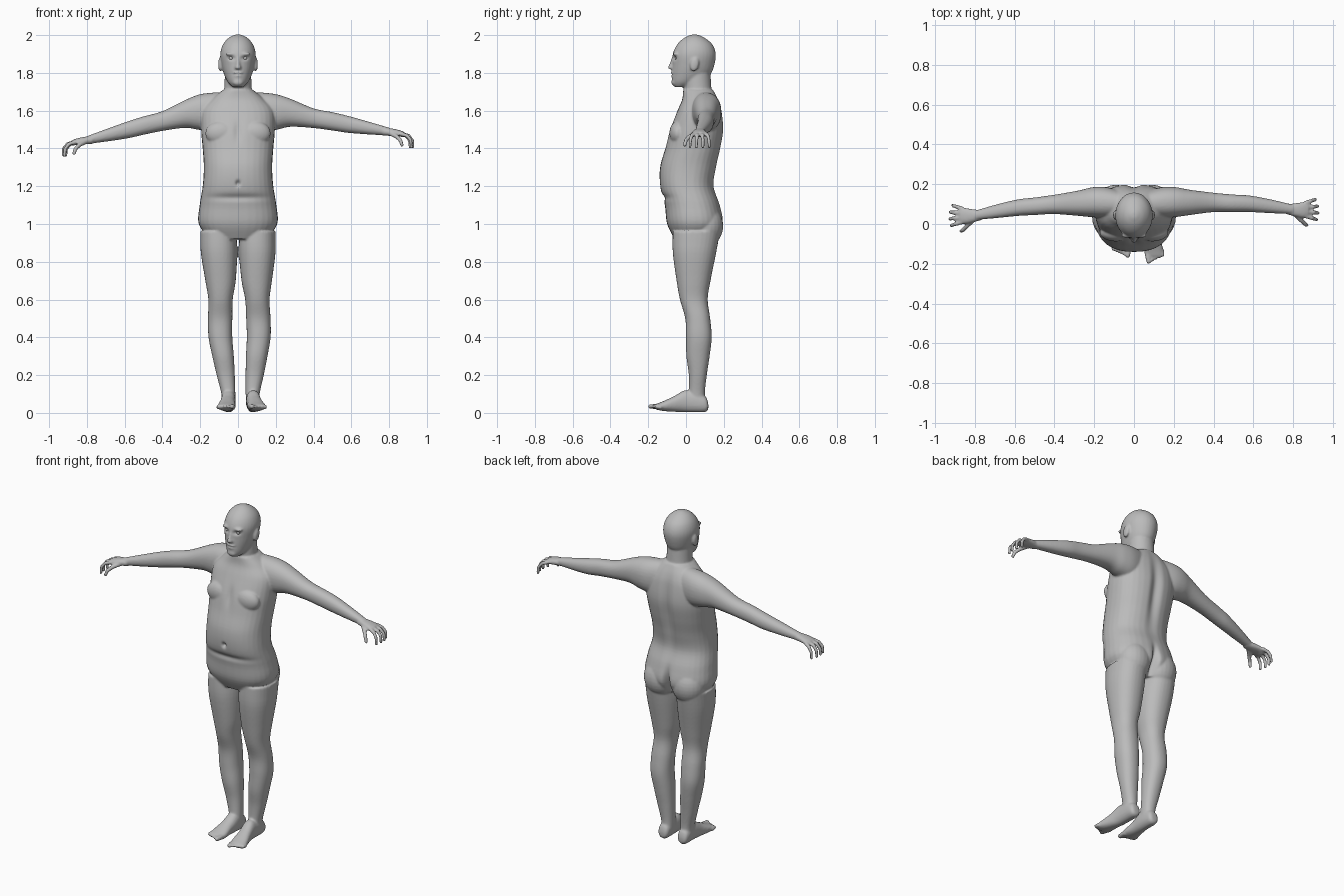
import bpy, bmesh, math
from mathutils import Vector, Matrix

default_cube = bpy.data.objects.get("Cube")
if default_cube:
    bpy.data.objects.remove(default_cube)

skin = bpy.data.materials.new("matte grey")
skin.use_nodes = True
GREY = (0.5, 0.5, 0.5, 1)
skin.diffuse_color = GREY
skin.node_tree.nodes["Principled BSDF"].inputs["Base Color"].default_value = GREY

bm = bmesh.new()
SIDES = 32


def skin_rings(rings):
    """Bridge closed rings of points and cap both ends."""
    loops = [[bm.verts.new(point) for point in ring] for ring in rings]
    for low, high in zip(loops, loops[1:]):
        for i in range(len(low)):
            j = (i + 1) % len(low)
            bm.faces.new((low[i], low[j], high[j], high[i]))
    bm.faces.new(loops[0][::-1])
    bm.faces.new(loops[-1])


def smooth_rows(rows, steps=5):
    """Catmull-Rom interpolation through the rows."""
    rows = [Vector(row) for row in rows]
    padded = [rows[0]] + rows + [rows[-1]]
    result = []
    for a, b, c, d in zip(padded, padded[1:], padded[2:], padded[3:]):
        for step in range(steps):
            t = step / steps
            result.append(b + (c - a) * (t / 2) + (a * 2 - b * 5 + c * 4 - d) * (t * t / 2)
                          + (b * 3 - a - c * 3 + d) * (t ** 3 / 2))
    return result + [rows[-1]]


def loft(axis, rows, place=lambda p: p, roundness=0.9):
    """Rows hold a position along the axis, then low/high limits of the two other axes."""
    others = [k for k in range(3) if k != axis]
    rings = []
    for along, a_low, a_high, b_low, b_high in smooth_rows(rows):
        ring = []
        for i in range(SIDES):
            angle = math.tau * i / SIDES
            c, s = math.cos(angle), math.sin(angle)
            p = Vector((0, 0, 0))
            p[axis] = along
            p[others[0]] = (a_low + a_high + (a_high - a_low) * math.copysign(abs(c) ** roundness, c)) / 2
            p[others[1]] = (b_low + b_high + (b_high - b_low) * math.copysign(abs(s) ** roundness, s)) / 2
            ring.append(place(p))
        rings.append(ring)
    skin_rings(rings)


def ball(centre, radii, tilt=0.0):
    matrix = (Matrix.Translation(centre) @ Matrix.Rotation(tilt, 4, "X")
              @ Matrix.Diagonal((*radii, 1)))
    bmesh.ops.create_uvsphere(bm, u_segments=24, v_segments=16, radius=1, matrix=matrix)


def finger(points, radius, place):
    """A tapered, bent tube with a round tip."""
    path = [place(Vector(p)) for p in points]
    rings = []
    for i, p in enumerate(path):
        tangent = path[min(i + 1, len(path) - 1)] - path[max(i - 1, 0)]
        turn = tangent.to_track_quat("Z", "Y")
        size = radius * (1 - 0.25 * i / (len(path) - 1))
        rings.append([p + turn @ Vector((size * math.cos(math.tau * k / 12),
                                         size * math.sin(math.tau * k / 12), 0)) for k in range(12)])
    skin_rings(rings)
    ball(path[-1], (size, size, size))


# Torso and pelvis
torso = [(0.92, 0.15, -0.06, 0.14), (1.0, 0.208, -0.1, 0.195), (1.1, 0.203, -0.112, 0.18),
         (1.2, 0.187, -0.137, 0.148), (1.3, 0.181, -0.137, 0.162), (1.4, 0.187, -0.11, 0.185),
         (1.5, 0.195, -0.085, 0.2), (1.6, 0.19, -0.045, 0.19), (1.66, 0.14, -0.02, 0.172),
         (1.71, 0.08, -0.015, 0.145)]
loft(2, [(z, -x, x, front, back) for z, x, front, back in torso], roundness=0.85)

# Neck and head
neck = [(1.66, 0.085, -0.01, 0.15), (1.71, 0.073, -0.012, 0.137), (1.8, 0.07, -0.01, 0.13)]
head = [(1.725, 0.028, -0.06, 0.0), (1.75, 0.053, -0.073, 0.07), (1.79, 0.073, -0.075, 0.128),
        (1.84, 0.087, -0.073, 0.15), (1.9, 0.094, -0.07, 0.158), (1.95, 0.08, -0.047, 0.14),
        (1.985, 0.05, -0.01, 0.1), (2.003, 0.014, 0.03, 0.06)]
for part in (neck, head):
    loft(2, [(z, -x, x, front, back) for z, x, front, back in part], roundness=1)

# Nose, lips and chin
loft(2, [(1.818, -0.014, 0.014, -0.08, -0.05), (1.826, -0.018, 0.018, -0.096, -0.05),
         (1.85, -0.011, 0.011, -0.087, -0.05), (1.885, -0.009, 0.009, -0.074, -0.05)], roundness=1)
ball((0, -0.068, 1.8), (0.026, 0.014, 0.007))
ball((0, -0.066, 1.786), (0.022, 0.014, 0.008))
ball((0, -0.058, 1.75), (0.03, 0.02, 0.02))

arm = [(0.04, 0.04, 0.16, 1.5, 1.7), (0.14, 0.03, 0.185, 1.49, 1.695), (0.21, 0.035, 0.185, 1.5, 1.685),
       (0.28, 0.045, 0.172, 1.515, 1.662), (0.4, 0.06, 0.157, 1.508, 1.612),
       (0.5, 0.06, 0.148, 1.495, 1.592), (0.58, 0.06, 0.143, 1.483, 1.573),
       (0.68, 0.055, 0.125, 1.475, 1.545), (0.8, 0.05, 0.097, 1.468, 1.51)]
leg = [(0.96, 0.01, 0.2, -0.07, 0.18), (0.85, 0.004, 0.197, -0.07, 0.16), (0.7, 0.012, 0.173, -0.05, 0.13),
       (0.6, 0.028, 0.157, -0.032, 0.115), (0.5, 0.03, 0.159, -0.004, 0.128),
       (0.4, 0.03, 0.156, 0.0, 0.136), (0.3, 0.022, 0.136, 0.002, 0.125),
       (0.2, 0.017, 0.113, 0.015, 0.11), (0.1, 0.014, 0.088, 0.014, 0.1), (0.04, 0.014, 0.086, 0.0, 0.11)]
foot = [(0.118, 0.032, 0.068, 0.02, 0.05), (0.1, 0.017, 0.083, 0.004, 0.09), (0.03, 0.013, 0.088, 0.004, 0.12),
        (-0.03, 0.016, 0.096, 0.006, 0.09), (-0.09, 0.012, 0.108, 0.01, 0.062),
        (-0.13, 0.016, 0.108, 0.018, 0.047)]

for side in (1, -1):
    def place_arm(p):
        drop = max(0, p.x - 0.2) / 0.6 if side < 0 else 0
        return Vector((side * p.x, p.y - 0.03 * drop, p.z - 0.045 * drop))

    def place_leg(p):
        spread = 0.03 * max(0, 0.9 - p.z) / 0.9 if side > 0 else 0
        return Vector((side * (p.x + spread), p.y, p.z))

    def place_foot(p):
        shift, turn = (0.03, 0.08) if side > 0 else (0, 0)
        return Vector((side * (p.x + shift - turn * min(0, p.y)), p.y - shift * (p.y < 0.05), p.z))

    def place_hand(p):
        return place_arm(Vector((0.79, 0.074, 1.488))) + Vector((side * p.x, p.y, p.z))

    loft(0, arm, place_arm)
    loft(2, leg, place_leg)
    loft(1, foot, place_foot)

    # Toes
    for k in range(5):
        x, tip = 0.029 + 0.0185 * k, -0.158 + 0.008 * k
        finger([(x, -0.1, 0.03), (x, -0.13, 0.034), (x + 0.002, tip, 0.034)],
               0.0165 if k == 0 else 0.012, place_foot)

    # Palm, fingers and thumb
    loft(0, [(-0.02, -0.026, 0.024, -0.02, 0.02), (0.02, -0.036, 0.03, -0.022, 0.018),
             (0.06, -0.043, 0.036, -0.024, 0.01), (0.088, -0.04, 0.034, -0.03, 0.0)], place_hand)
    for k in range(4):
        y, reach = -0.034 + 0.022 * k, (0.13, 0.138, 0.136, 0.124)[k]
        finger([(0.07, y, -0.01), (reach - 0.025, y * 1.3, -0.02), (reach - 0.005, y * 1.5, -0.045),
                (reach - 0.003, y * 1.55, -0.08)], 0.0115, place_hand)
    finger([(0.02, -0.025, -0.01), (0.05, -0.055, -0.025), (0.07, -0.075, -0.045), (0.078, -0.08, -0.07)],
           0.013, place_hand)

    # Chest, buttock, ear and brow
    ball((side * 0.088, -0.043, 1.48), (0.085, 0.045, 0.065))
    ball((side * 0.092, 0.105, 0.99), (0.1, 0.092, 0.11))
    ball((side * 0.094, 0.045, 1.845), (0.011, 0.023, 0.038), -0.2)
    ball((side * 0.036, -0.056, 1.9), (0.03, 0.014, 0.009))

# Fuse the parts into one skin
bmesh.ops.recalc_face_normals(bm, faces=bm.faces)
mesh = bpy.data.meshes.new("body")
bm.to_mesh(mesh)
bm.free()
body = bpy.data.objects.new("body", mesh)
bpy.context.collection.objects.link(body)
remesh = body.modifiers.new("fuse", "REMESH")
remesh.mode = "VOXEL"
remesh.voxel_size = 0.006
relax = body.modifiers.new("relax", "SMOOTH")
relax.factor = 0.5
relax.iterations = 4
graph = bpy.context.evaluated_depsgraph_get()
body.data = bpy.data.meshes.new_from_object(body.evaluated_get(graph))
body.modifiers.clear()

# Sculpted dents: centre, radii, push along y
dents = [((0, 0.2, 1.42), (0.03, 0.1, 0.2), -0.02),       # spine
         ((0, 0.19, 0.98), (0.018, 0.1, 0.08), -0.045),   # buttock cleft
         ((0, -0.14, 1.215), (0.011, 0.05, 0.014), 0.018),  # navel
         ((0, -0.09, 1.49), (0.02, 0.05, 0.06), 0.01),    # breastbone
         ((0, -0.12, 1.14), (0.16, 0.08, 0.018), 0.01),   # belly fold
         ((0, -0.08, 1.793), (0.024, 0.03, 0.004), 0.007),  # mouth
         ((0.036, -0.075, 1.878), (0.018, 0.03, 0.01), 0.014),  # eye sockets
         ((-0.036, -0.075, 1.878), (0.018, 0.03, 0.01), 0.014)]
for vertex in body.data.vertices:
    start = vertex.co.copy()
    for centre, radii, push in dents:
        far = sum(((start[k] - centre[k]) / radii[k]) ** 2 for k in range(3))
        if far < 9:
            vertex.co.y += push * math.exp(-far)
body.data.materials.clear()
body.data.materials.append(skin)
body.data.shade_smooth()

# Eyeballs
for name, side in (("left_eye", 1), ("right_eye", -1)):
    bpy.ops.mesh.primitive_uv_sphere_add(segments=20, ring_count=12, radius=0.013,
                                         location=(side * 0.036, -0.046, 1.878))
    eye = bpy.context.object
    eye.name = name
    eye.data.materials.append(skin)
    bpy.ops.object.shade_smooth()
